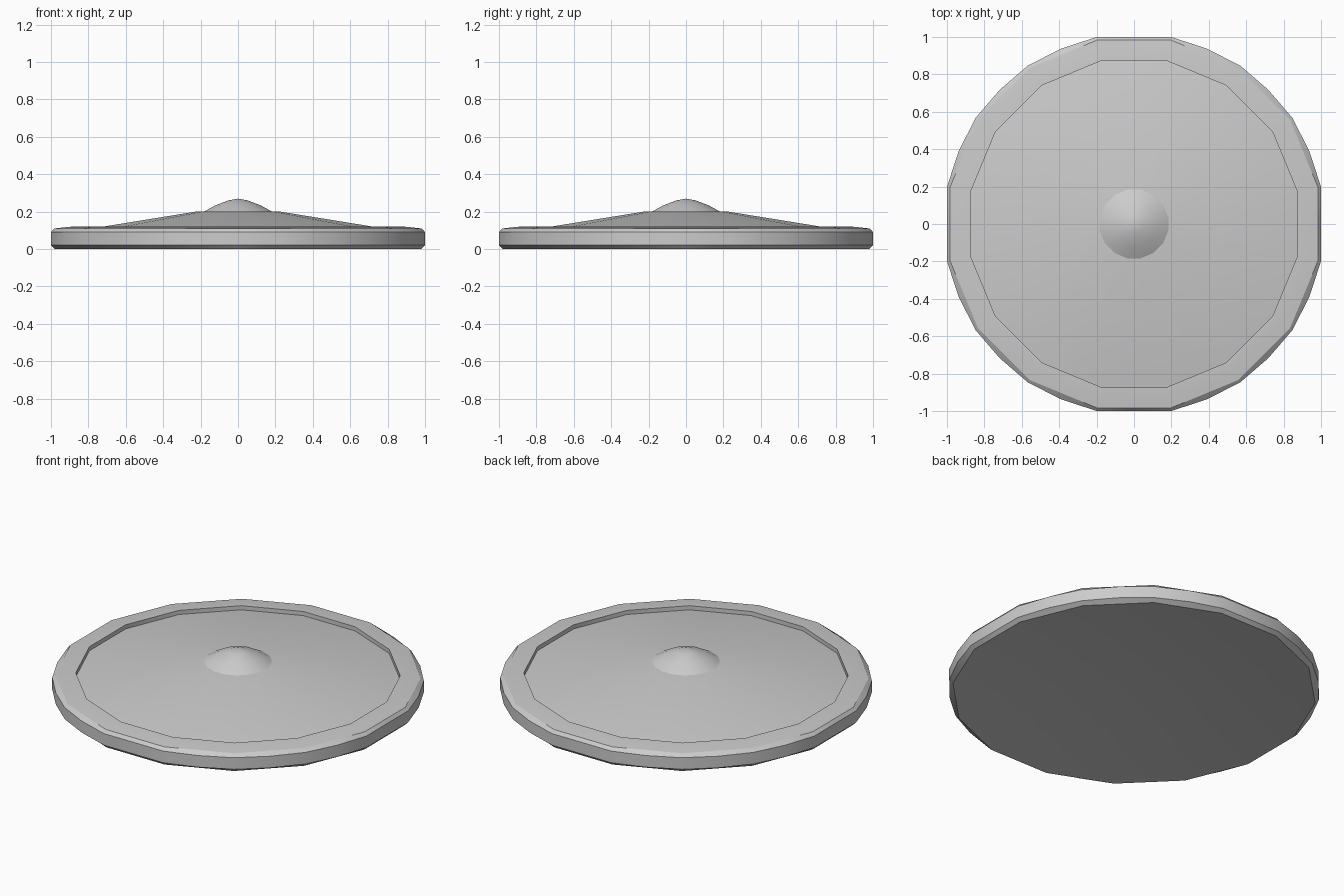
import bpy, bmesh
from math import cos, sin, radians

if "Cube" in bpy.data.objects:
    bpy.data.objects.remove(bpy.data.objects["Cube"])

STEP = radians(11.25)
K = 1 / cos(STEP)  # half width across flats -> corner radius


def ring(size, z, rounded):
    """Sixteen-sided ring; when rounded, the mid-edges bulge except on the four axis flats."""
    pts = []
    for i in range(32):
        corner = i % 2 == 1
        bulge = rounded and i % 8 != 0
        r = size * K if corner else size * (1.015 if bulge else 1)
        pts.append((r * cos(i * STEP), r * sin(i * STEP), z))
    return pts


def lathe(name, profile):
    """Stack rings of (half width, z, rounded); half width 0 makes a tip."""
    bm = bmesh.new()
    rings = []
    for size, z, rounded in profile:
        if size == 0:
            rings.append([bm.verts.new((0, 0, z))] * 32)
        else:
            rings.append([bm.verts.new(p) for p in ring(size, z, rounded)])
    for lo, hi in zip(rings, rings[1:]):
        for i in range(32):
            j = (i + 1) % 32
            bm.faces.new(list(dict.fromkeys((lo[i], lo[j], hi[j], hi[i]))))
    mesh = bpy.data.meshes.new(name)
    bm.to_mesh(mesh)
    bm.free()
    ob = bpy.data.objects.new(name, mesh)
    bpy.context.collection.objects.link(ob)
    bpy.ops.object.select_all(action='DESELECT')
    ob.select_set(True)
    bpy.context.view_layer.objects.active = ob
    bpy.ops.object.shade_smooth_by_angle(angle=radians(28))
    return ob


# Rim: hollow underside, bevelled rounded side, top ledge and inner wall
lathe("rim", [(0, 0.10, False), (0.98, 0, False), (1, 0.02, True), (1, 0.09, True),
              (0.984, 0.109, False), (0.91, 0.118, False),
              (0.873, 0.12, False), (0.873, 0.09, False)])
# Shallow conical plate
lathe("plate", [(0.885, 0.093, False), (0.23, 0.199, False), (0, 0.199, False)])
# Central boss
lathe("boss", [(0.185, 0.198, False), (0.12, 0.234, False),
               (0.05, 0.260, False), (0, 0.269, False)])
